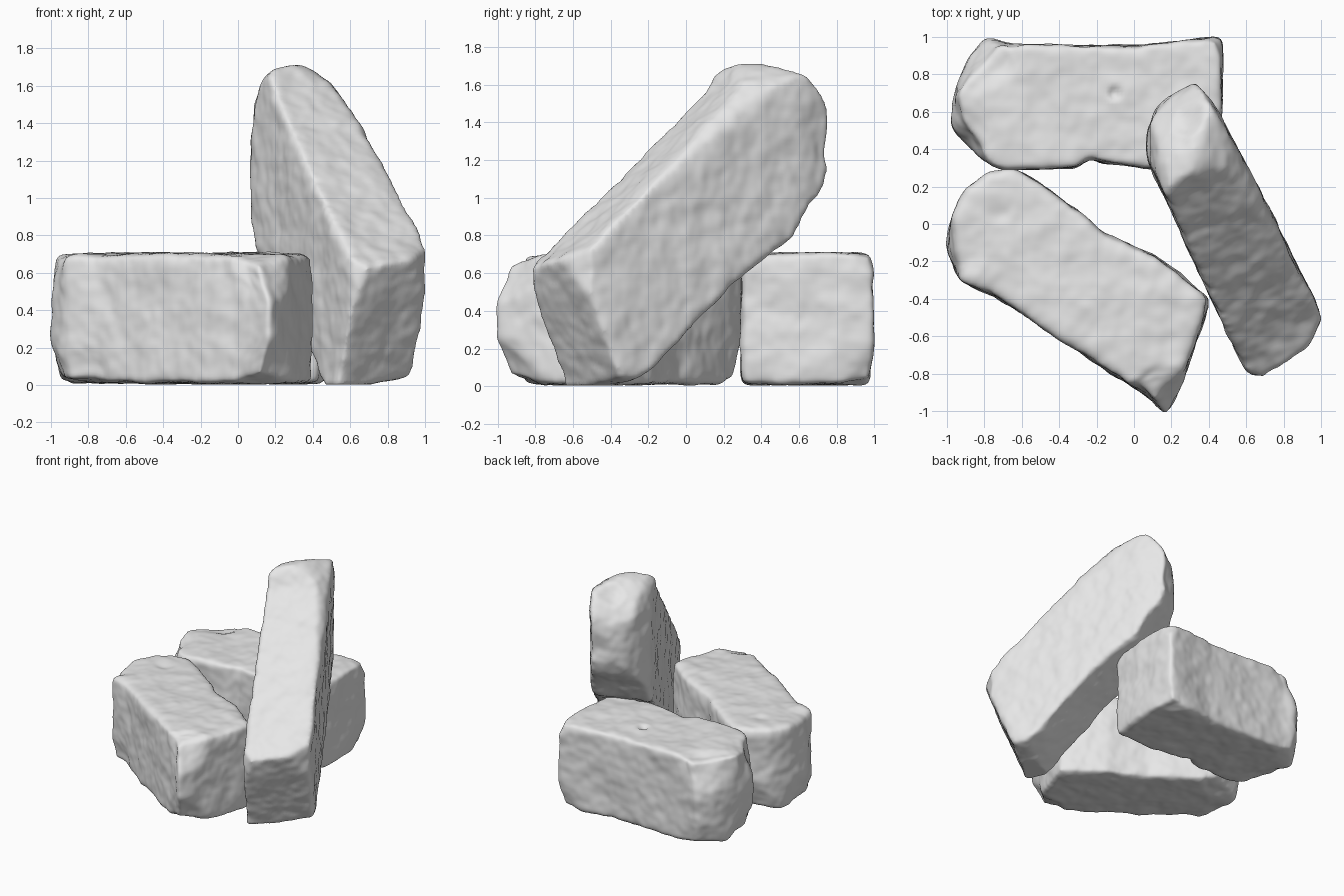
import bpy, bmesh
from mathutils import Vector, noise

if "Cube" in bpy.data.objects:
    bpy.data.objects.remove(bpy.data.objects["Cube"], do_unlink=True)

stone = bpy.data.materials.new("pale grey stone")
stone.use_nodes = True
stone.diffuse_color = (0.8, 0.8, 0.8, 1)
stone.node_tree.nodes["Principled BSDF"].inputs["Base Color"].default_value = (0.8, 0.8, 0.8, 1)


def prism(name, ring, sweep):
    """Closed solid made by sweeping a ring of points along a vector."""
    bm = bmesh.new()
    face = bm.faces.new([bm.verts.new(p) for p in ring])
    grown = bmesh.ops.extrude_face_region(bm, geom=[face])["geom"]
    bmesh.ops.translate(bm, vec=sweep, verts=[g for g in grown if isinstance(g, bmesh.types.BMVert)])
    bmesh.ops.recalc_face_normals(bm, faces=bm.faces)
    mesh = bpy.data.meshes.new(name)
    bm.to_mesh(mesh)
    bm.free()
    obj = bpy.data.objects.new(name, mesh)
    bpy.context.collection.objects.link(obj)
    return obj


def weather(obj, cutters=(), dents=()):
    """Trim, round off the edges, press in dents, then roughen the surface."""
    for cutter in cutters:
        trim = obj.modifiers.new("trim", 'BOOLEAN')
        trim.operation, trim.object, trim.solver = 'INTERSECT', cutter, 'EXACT'
    remesh = obj.modifiers.new("remesh", 'REMESH')
    remesh.mode, remesh.voxel_size = 'VOXEL', 0.018
    soft = obj.modifiers.new("soften", 'SMOOTH')
    soft.factor, soft.iterations = 0.5, 26
    graph = bpy.context.evaluated_depsgraph_get()
    mesh = bpy.data.meshes.new_from_object(obj.evaluated_get(graph))
    obj.modifiers.clear()
    obj.data = mesh
    centre = sum((v.co for v in mesh.vertices), Vector()) / len(mesh.vertices)
    moves = []
    for v in mesh.vertices:
        p = v.co
        rough = 0.011 * noise.noise(p * 4) + 0.008 * noise.noise(p * 9) + 0.004 * noise.noise(p * 18)
        move = v.normal * rough
        for spot, radius, depth in dents:
            spot = Vector(spot)
            near = max(0, 1 - ((p - spot).length / radius) ** 2)
            move += (centre - spot).normalized() * depth * near ** 2
        moves.append(p + move)
    for v, p in zip(mesh.vertices, moves):
        v.co = p
        v.co.z = max(p.z, 0.004)
    mesh.materials.clear()
    mesh.materials.append(stone)
    mesh.shade_smooth()
    for cutter in cutters:
        bpy.data.objects.remove(cutter, do_unlink=True)


def flat_ring(points, z):
    return [(x, y, z) for x, y in points]


# Two blocks lying on the ground, worn at their corners
back = [(-.98, .52), (-.96, .68), (-.89, .87), (-.79, .99), (-.65, .96), (0, .95), (.47, 1),
        (.47, .62), (.43, .29), (.1, .30), (-.17, .33), (-.24, .36), (-.31, .30), (-.72, .29), (-.83, .36)]
weather(prism("back_block", flat_ring(back, 0.01), (0, 0, .695)),
        dents=[((-.1, .7, .7), .05, .03), ((-.72, .85, .7), .14, .02),
               ((-.85, .95, .7), .28, .08), ((-.98, .45, .7), .28, .08), ((-.95, .55, 0), .28, .07),
               ((-.82, .95, 0), .2, .04), ((.47, .99, .7), .12, .03), ((.47, .99, 0), .2, .05)])

front = [(-1, -.13), (-.98, .03), (-.9, .19), (-.78, .27), (-.65, .3), (-.54, .24), (-.24, .02),
         (-.17, -.05), (.13, -.18), (.4, -.40), (.37, -.52), (.23, -.92), (.17, -1.02), (.08, -.93),
         (-.3, -.68), (-.73, -.39), (-.93, -.31)]
weather(prism("front_block", flat_ring(front, 0.01), (0, 0, .69)),
        dents=[((-.72, .08, .7), .1, .03), ((-.7, -.4, .48), .1, .02), ((-.85, -.35, .05), .2, .05),
               ((-.75, .28, 0), .3, .08), ((-.98, -.1, 0), .25, .06), ((-.98, -.15, .7), .22, .04),
               ((.17, -1, .7), .28, .1), ((.17, -1, 0), .28, .09)])

# Leaning block: side profile swept across its thickness, slewed so both ends
# are skewed, then trimmed by its plan and front outlines
side = [(-.73, .66), (-.62, .73), (.2, 1.57), (.31, 1.73), (.42, 1.7), (.56, 1.59), (.65, 1.46),
        (.68, 1.2), (.63, 1.03), (.52, .9), (.44, .74), (.31, .66), (.1, .49), (-.28, .08),
        (-.38, 0), (-.49, 0)]
plan = [(.07, .36), (.07, .5), (.13, .63), (.22, .71), (.33, .77), (.41, .66), (.47, .56),
        (.74, .04), (1.01, -.5), (.96, -.62), (.83, -.8), (.7, -.84), (.6, -.79), (.34, -.24)]
outline = [(.07, .9), (.07, 1.3), (.09, 1.5), (.13, 1.63), (.22, 1.75), (.32, 1.72), (.5, 1.62),
           (.62, 1.43), (.77, 1.2), (.91, .98), (1.02, .78), (1.02, .55), (.93, .05), (.88, -.1),
           (.3, -.1), (.08, .7)]
sweep = Vector((.9, .44, 0)) * .7 + Vector((-.32, .66, .68)) * .16
ring = [Vector((.489 - .489 * y, y, z)) - sweep / 2 for y, z in side]
leaning = prism("leaning_block", ring, sweep)
plan_cutter = prism("plan_cutter", flat_ring(plan, -.1), (0, 0, 2))
front_cutter = prism("front_cutter", [(x, -1.2, z) for x, z in outline], (0, 2.4, 0))
for cutter in (plan_cutter, front_cutter):
    cutter.hide_render = True
weather(leaning, (plan_cutter, front_cutter),
        dents=[((.3, .55, 1.62), .12, .03), ((.28, .7, 1.25), .14, .03), ((.55, .2, 1.35), .08, .02)])
